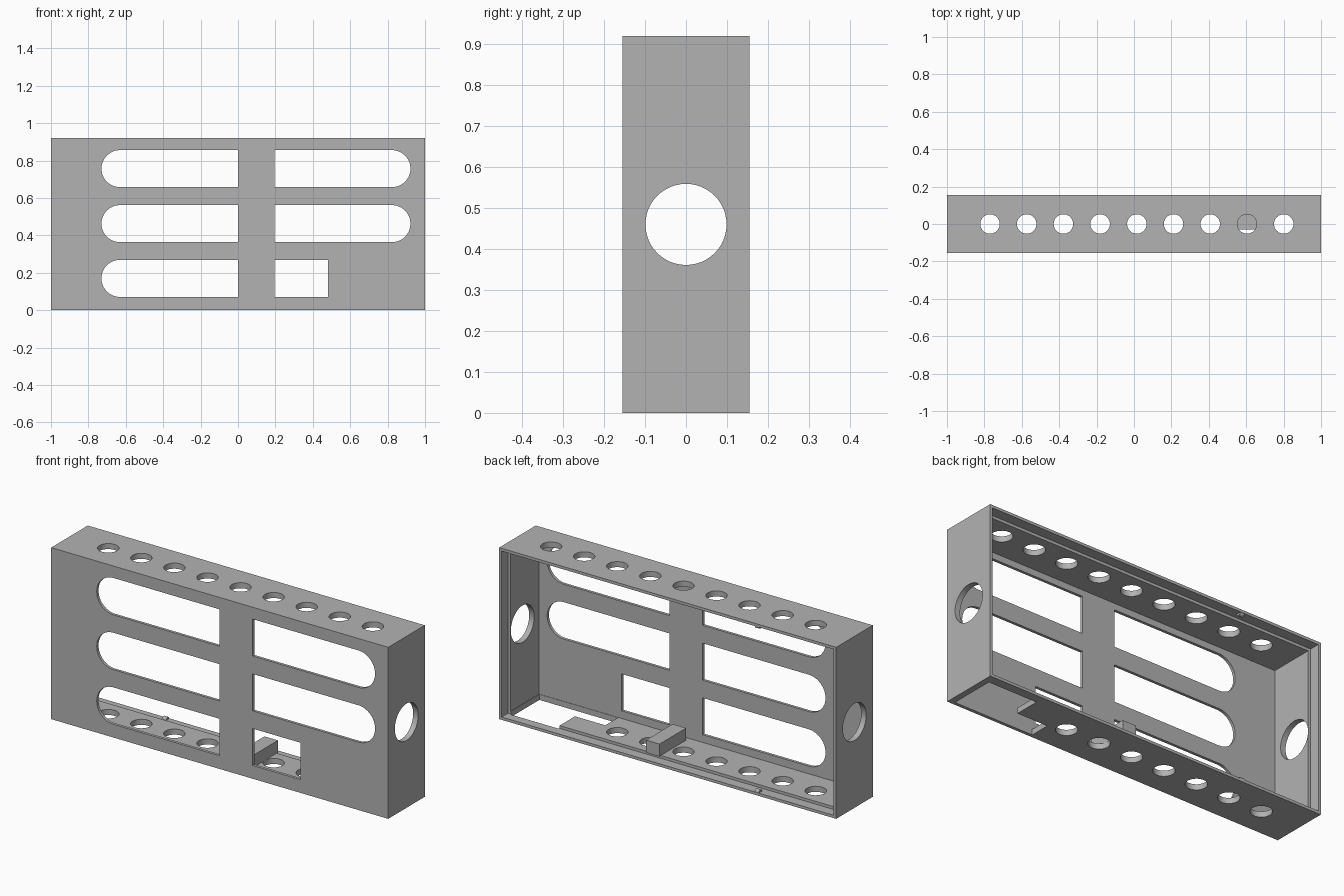
import bpy, bmesh
from math import pi, cos, sin
from mathutils import Vector

if "Cube" in bpy.data.objects:
    bpy.data.objects.remove(bpy.data.objects["Cube"], do_unlink=True)

grey = bpy.data.materials.new("plain_grey")
grey.use_nodes = True
GREY = (0.45, 0.45, 0.45, 1)
grey.diffuse_color = GREY
grey.node_tree.nodes["Principled BSDF"].inputs["Base Color"].default_value = GREY

H, D = 0.92, 0.155            # height, half depth
RIM, WALL = 0.015, 0.03       # thin back rim, full wall
STEP = 0.10                   # where the lid recess ends
MID = H / 2


def prism(name, points, axis, a, b):
    """Extrude a 2D outline along an axis from a to b."""
    place = {"X": lambda p, t: (t, p[0], p[1]),
             "Y": lambda p, t: (p[0], t, p[1]),
             "Z": lambda p, t: (p[0], p[1], t)}[axis]
    bm = bmesh.new()
    face = bm.faces.new([bm.verts.new(place(p, a)) for p in points])
    ext = bmesh.ops.extrude_face_region(bm, geom=[face])
    shift = Vector(place((0, 0), b - a))
    bmesh.ops.translate(bm, vec=shift, verts=[v for v in ext["geom"] if isinstance(v, bmesh.types.BMVert)])
    bmesh.ops.recalc_face_normals(bm, faces=bm.faces)
    mesh = bpy.data.meshes.new(name)
    bm.to_mesh(mesh)
    bm.free()
    mesh.materials.append(grey)
    obj = bpy.data.objects.new(name, mesh)
    bpy.context.collection.objects.link(obj)
    return obj


def box(name, x0, x1, y0, y1, z0, z1):
    return prism(name, [(x0, y0), (x1, y0), (x1, y1), (x0, y1)], "Z", z0, z1)


def arc(cx, cy, r, start, end, n):
    angles = [start + (end - start) * i / n for i in range(n + 1)]
    return [(cx + r * cos(t), cy + r * sin(t)) for t in angles]


def circle(cx, cy, r, n=48):
    return arc(cx, cy, r, 0, 2 * pi, n)[:-1]


def cut(target, cutter):
    mod = target.modifiers.new("cut", "BOOLEAN")
    mod.operation, mod.solver, mod.object = "DIFFERENCE", "EXACT", cutter
    bpy.context.view_layer.objects.active = target
    bpy.ops.object.modifier_apply(modifier=mod.name)
    bpy.data.objects.remove(cutter, do_unlink=True)


# Open-backed case with a stepped recess for the lid
case = box("case", -1, 1, -D, D, 0, H)
cut(case, box("cavity", WALL - 1, 1 - WALL, RIM - D, D + 0.1, WALL, H - WALL))
cut(case, box("lid_recess", RIM - 1, 1 - RIM, STEP, D + 0.1, RIM, H - RIM))

# Front slots, rounded at their outer ends, and one square window
R = 0.099
for z in (0.17, 0.463, 0.757):
    left = [(0, z - R), (0, z + R)] + arc(-0.73 + R, z, R, pi / 2, 1.5 * pi, 24)
    cut(case, prism("left_slot", left, "Y", -0.2, -0.1))
    if z > 0.3:
        right = [(0.195, z + R), (0.195, z - R)] + arc(0.922 - R, z, R, -pi / 2, pi / 2, 24)
        cut(case, prism("right_slot", right, "Y", -0.2, -0.1))
    else:
        cut(case, box("window", 0.195, 0.48, -0.2, -0.1, z - R, z + R))

# Vent holes in the top and bottom
for i in range(9):
    x = -0.77 + 0.1963 * i
    cut(case, prism("top_hole", circle(x, 0, 0.052), "Z", H - 0.1, H + 0.1))
    if i < 7:
        cut(case, prism("bottom_hole", circle(x, 0, 0.052), "Z", -0.1, 0.1))

# Round hole through both ends
cut(case, prism("end_hole", circle(0, MID, 0.099), "X", -1.1, 1.1))

# L-shaped opening in the floor
opening = [(0.5, -0.138), (0.967, -0.138), (0.967, 0.106),
           (0.68, 0.106), (0.68, -0.03), (0.5, -0.03)]
cut(case, prism("floor_opening", opening, "Z", -0.1, 0.06))

# Support bar on the floor
box("support_bar", 0.08, 0.16, -0.115, 0.11, WALL - 0.002, 0.095)

# Small lid catches on the rim, bottom and top
for name, z in (("lower_catch", RIM), ("upper_catch", H - RIM)):
    prism(name, circle(0.14, z, 0.013, 16), "X", -0.54, -0.515)

# Smooth the round cuts, keep the edges sharp
bpy.ops.object.select_all(action="DESELECT")
case.select_set(True)
bpy.context.view_layer.objects.active = case
bpy.ops.object.shade_smooth_by_angle(angle=pi / 6)
